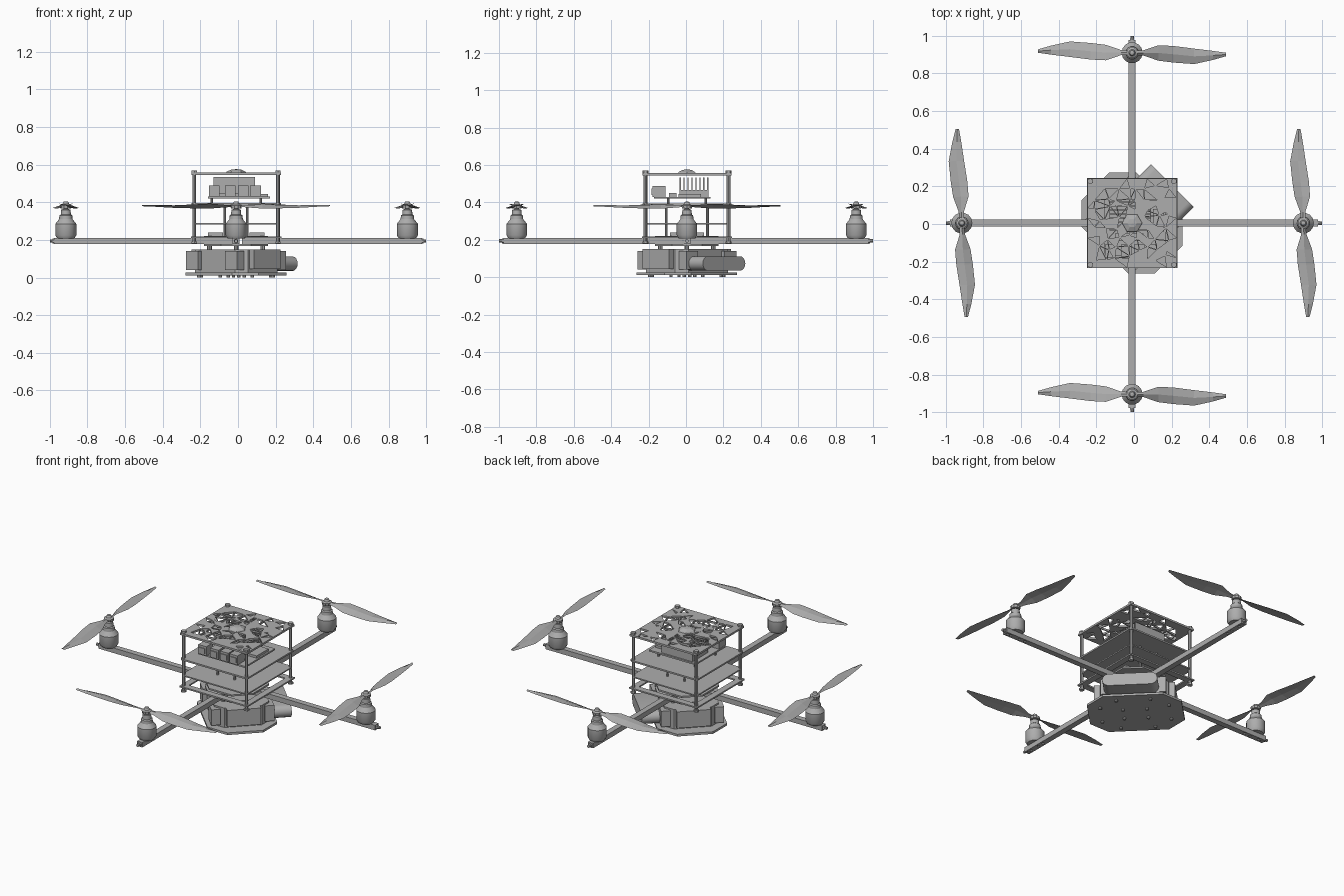
import bpy, bmesh, math, random
from mathutils import Matrix, Vector

if "Cube" in bpy.data.objects:
    bpy.data.objects.remove(bpy.data.objects["Cube"])
random.seed(4)
CX, CY = -0.01, 0.005          # centre of the frame

grey = bpy.data.materials.new("plain_grey")
grey.use_nodes = True
colour = (0.42, 0.42, 0.42, 1)
grey.diffuse_color = colour
grey.node_tree.nodes["Principled BSDF"].inputs["Base Color"].default_value = colour


def finish(name, bm, loc=(0, 0, 0), turn=0, smooth=False):
    bmesh.ops.recalc_face_normals(bm, faces=bm.faces)
    mesh = bpy.data.meshes.new(name)
    bm.to_mesh(mesh)
    bm.free()
    mesh.materials.append(grey)
    ob = bpy.data.objects.new(name, mesh)
    bpy.context.collection.objects.link(ob)
    ob.location = loc
    ob.rotation_euler.z = turn
    if smooth:
        bpy.ops.object.select_all(action="DESELECT")
        ob.select_set(True)
        bpy.context.view_layer.objects.active = ob
        bpy.ops.object.shade_smooth_by_angle(angle=math.radians(30))
    return ob


def add_box(bm, x, y, z):
    """Add a box given its (min, max) on each axis."""
    size = Matrix.Diagonal((x[1] - x[0], y[1] - y[0], z[1] - z[0], 1))
    mid = Matrix.Translation([(a + b) / 2 for a, b in (x, y, z)])
    bmesh.ops.create_cube(bm, size=1, matrix=mid @ size)


def box(name, x, y, z, **kw):
    bm = bmesh.new()
    add_box(bm, x, y, z)
    return finish(name, bm, **kw)


def add_rod(bm, p, q, r, sides=8):
    p, q = Vector(p), Vector(q)
    rot = (q - p).to_track_quat("Z", "Y").to_matrix().to_4x4()
    bmesh.ops.create_cone(bm, cap_ends=True, segments=sides, radius1=r, radius2=r,
                          depth=(q - p).length, matrix=Matrix.Translation((p + q) / 2) @ rot)


def prism(name, outline, z0, z1, **kw):
    bm = bmesh.new()
    face = bm.faces.new([bm.verts.new((x, y, z0)) for x, y in outline])
    top = bmesh.ops.extrude_face_region(bm, geom=[face])["geom"]
    for v in top:
        if isinstance(v, bmesh.types.BMVert):
            v.co.z = z1
    return finish(name, bm, **kw)


def octagon(a, b, c):
    """Rectangle of half sizes a, b with corners cut by c."""
    quarter = [(a, b - c), (a - c, b)]
    half = quarter + [(-x, y) for x, y in reversed(quarter)]
    return half + [(-x, -y) for x, y in half]


def lathe(name, profile, sides, **kw):
    bm = bmesh.new()
    verts = [bm.verts.new((r, 0, z)) for r, z in profile]
    edges = [bm.edges.new(pair) for pair in zip(verts, verts[1:])]
    bmesh.ops.spin(bm, geom=verts + edges, cent=(0, 0, 0), axis=(0, 0, 1),
                   angle=math.tau, steps=sides)
    bmesh.ops.remove_doubles(bm, verts=bm.verts, dist=0.0005)
    return finish(name, bm, **kw)


# Propeller: two blades, each a twisted strip of stations (radius, rear, front, twist)
BLADE = [(0.01, -0.012, 0.012, 0.3), (0.06, -0.015, 0.013, 0.5), (0.14, -0.042, 0.04, 0.32),
         (0.22, -0.052, 0.036, 0.24), (0.33, -0.06, 0.022, 0.16), (0.43, -0.038, 0.01, 0.1),
         (0.5, -0.018, 0.0, 0.05)]


def propeller(name, loc, turn, flip):
    bm = bmesh.new()
    for side in (1, -1):
        rows = []
        for r, rear, front, twist in BLADE:
            ends = [(rear, -0.002), ((rear + front) / 2, 0.005), (front, -0.002),
                    ((rear + front) / 2, 0.0)]
            rows.append([bm.verts.new((side * r, side * flip * c, h + c * twist))
                         for c, h in ends])
        for a, b in zip(rows, rows[1:]):
            for i in range(4):
                bm.faces.new((a[i], a[i - 1], b[i - 1], b[i]))
        bm.faces.new(rows[0])
        bm.faces.new(rows[-1])
    finish(name, bm, loc=loc, turn=turn)


# Arms with motors, propellers, end bolts and bored undersides
MOTOR = [(0, 0.208), (0.046, 0.208), (0.056, 0.225), (0.056, 0.285), (0.036, 0.31),
         (0.034, 0.33), (0.027, 0.335), (0.025, 0.36), (0.012, 0.365), (0.012, 0.37)]
HUB = [(0, 0.366), (0.028, 0.368), (0.03, 0.384), (0.018, 0.39), (0.012, 0.403), (0, 0.405)]
ARMS = [("left", 0, 0.9, -1), ("back", 1, 0.91, 1), ("right", 2, 0.915, -1), ("front", 3, 0.905, 1)]
for side, quarter, reach, flip in ARMS:
    turn = quarter * math.pi / 2
    along = Vector((math.cos(turn), math.sin(turn), 0))
    base = Vector((0, CY, 0)) if quarter % 2 == 0 else Vector((CX, 0, 0))
    arm = box(side + "_arm", (0.02, 0.977), (-0.018, 0.018), (0.178, 0.21), loc=base, turn=turn)
    bm = bmesh.new()
    for x in (0.83, 0.87, 0.935, 0.96):
        add_rod(bm, (x, 0, 0.16), (x, 0, 0.195), 0.008)
    cutter = finish(side + "_arm_hole_cutter", bm, loc=base, turn=turn)
    cutter.hide_render = True
    cutter.hide_set(True)
    cut = arm.modifiers.new("holes", "BOOLEAN")
    cut.operation, cut.object, cut.solver = "DIFFERENCE", cutter, "EXACT"
    bm = bmesh.new()
    add_rod(bm, (0.97, 0, 0.194), (1.0, 0, 0.194), 0.009)
    add_rod(bm, (0.975, 0, 0.194), (0.985, 0, 0.194), 0.013, 6)
    finish(side + "_arm_bolt", bm, loc=base, turn=turn)
    spot = base + along * reach
    lathe(side + "_motor", MOTOR, 14, loc=spot, smooth=True)
    lathe(side + "_propeller_hub", HUB, 10, loc=spot)
    lean = math.pi / 2 + 0.03 if quarter % 2 == 0 else 0
    propeller(side + "_propeller", spot + Vector((0, 0, 0.382)), lean, flip)

# Corner posts with screw heads
bm = bmesh.new()
for sx in (-1, 1):
    for sy in (-1, 1):
        x, y = CX + sx * 0.222, CY + sy * 0.222
        add_rod(bm, (x, y, 0.18), (x, y, 0.565), 0.01)
        for z in (0.18, 0.558):
            add_rod(bm, (x, y, z), (x, y, z + 0.012), 0.016, 6)
finish("corner_posts", bm)

# Top plate pierced by irregular triangles
bm = bmesh.new()
N, HALF = 9, 0.238
bmesh.ops.create_grid(bm, x_segments=N, y_segments=N, size=HALF)
for v in bm.verts:
    if not v.is_boundary:
        v.co += Vector((random.uniform(-1, 1), random.uniform(-1, 1), 0)) * 0.017
bmesh.ops.triangulate(bm, faces=bm.faces)
inner = [f for f in bm.faces
         if max(abs(c) for c in f.calc_center_median()[:2]) < 0.215
         and f.calc_center_median().length > 0.06]
bmesh.ops.inset_individual(bm, faces=inner, thickness=0.0055)
bmesh.ops.delete(bm, geom=random.sample(inner, len(inner) // 2), context="FACES")
plate = finish("top_plate", bm, loc=(CX, CY, 0.557))
thick = plate.modifiers.new("thickness", "SOLIDIFY")
thick.thickness = 0.012
lathe("top_antenna_dome", [(0, 0.555), (0.055, 0.555), (0.05, 0.563), (0.025, 0.574), (0, 0.576)],
      6, loc=(CX, CY, 0))

# Middle plates and open lower frame
mid = (CX, CY, 0)
prism("upper_plate", octagon(0.238, 0.238, 0.01), 0.385, 0.395, loc=mid)
prism("middle_plate", octagon(0.232, 0.232, 0.02), 0.282, 0.29, loc=mid)
bm = bmesh.new()
for s in (-1, 1):
    edge = (min(s * 0.24, s * 0.2), max(s * 0.24, s * 0.2))
    add_box(bm, edge, (-0.24, 0.24), (0.21, 0.219))
    add_box(bm, (-0.2, 0.2), edge, (0.21, 0.219))
finish("lower_frame", bm, loc=mid)
for name, z in (("upper_clamp_plate", 0.21), ("lower_clamp_plate", 0.168)):
    prism(name, octagon(0.17, 0.17, 0.09), z, z + 0.01, loc=mid)
bm = bmesh.new()
for s in (-1, 1):
    for t in (-1, 1):
        add_rod(bm, (s * 0.06, t * 0.11, 0.21), (s * 0.06, t * 0.11, 0.385), 0.007)
        add_rod(bm, (s * 0.13, t * 0.1, 0.39), (s * 0.13, t * 0.1, 0.425), 0.007)
        # speed controllers beside the arms
        add_box(bm, sorted((s * 0.07, s * 0.15)), sorted((t * 0.04, t * 0.09)), (0.215, 0.24))
finish("spacers_and_controllers", bm, loc=mid)

# Electronics: board, connectors, finned cooler
box("computer_board", (-0.16, 0.17), (-0.17, 0.13), (0.42, 0.43))
bm = bmesh.new()
for x in (-0.155, -0.07, 0.0, 0.065):
    add_box(bm, (x, x + 0.057), (-0.18, -0.11), (0.43, 0.488))
    add_box(bm, (x + 0.008, x + 0.049), (-0.185, -0.18), (0.44, 0.474))
finish("board_connectors", bm)
bm = bmesh.new()
add_box(bm, (-0.13, 0.09), (-0.035, 0.12), (0.43, 0.465))
for i in range(8):
    y = -0.035 + i * 0.0212
    add_box(bm, (-0.13, 0.09), (y, y + 0.007), (0.46, 0.533))
finish("cooling_fins", bm)
bm = bmesh.new()
add_box(bm, (0.1, 0.16), (-0.04, 0.08), (0.43, 0.445))
add_box(bm, (-0.1, 0.05), (-0.09, -0.05), (0.43, 0.45))
finish("board_chips", bm)

# Lower housing, turned to sit between the arms (local x = front-left, local y = back-left)
TURN = -math.pi / 4
low = {"loc": mid, "turn": TURN}
prism("belly_plate", octagon(0.275, 0.205, 0.1), 0.012, 0.026, **low)
prism("belly_housing", octagon(0.2, 0.16, 0.05), 0.026, 0.15, **low)
bm = bmesh.new()
for s in (-1, 1):
    add_box(bm, sorted((s * 0.19, s * 0.235)), (-0.1, 0.1), (0.045, 0.15))
    for t in (-1, 1):
        add_box(bm, sorted((s * 0.1, s * 0.19)), sorted((t * 0.13, t * 0.185)), (0.04, 0.14))
        add_rod(bm, (s * 0.1, t * 0.1, 0.14), (s * 0.1, t * 0.1, 0.18), 0.012)
finish("belly_battery_boxes", bm, **low)
bm = bmesh.new()
for s in (-1, 1):
    for t in (-1, 1):
        for x, y in ((0.2, 0.08), (0.1, 0.16), (0.07, 0.05)):
            add_rod(bm, (s * x, t * y, 0), (s * x, t * y, 0.014), 0.009)
finish("belly_screws", bm, **low)

# Rounded sensor bar at the back-left
R = 0.0385
outline = []
for s in (1, -1):
    for k in range(9):
        a = -math.pi / 2 + k * math.pi / 8
        outline.append((s * (0.122 + R * math.cos(a)), s * R * math.sin(a)))
bar = prism("sensor_bar", outline, 0.0, 0.14, smooth=True)
bar.matrix_world = (Matrix.Rotation(TURN, 4, "Z") @ Matrix.Translation((0, 0.288, 0.0735))
                    @ Matrix.Rotation(math.pi / 2, 4, "X"))
